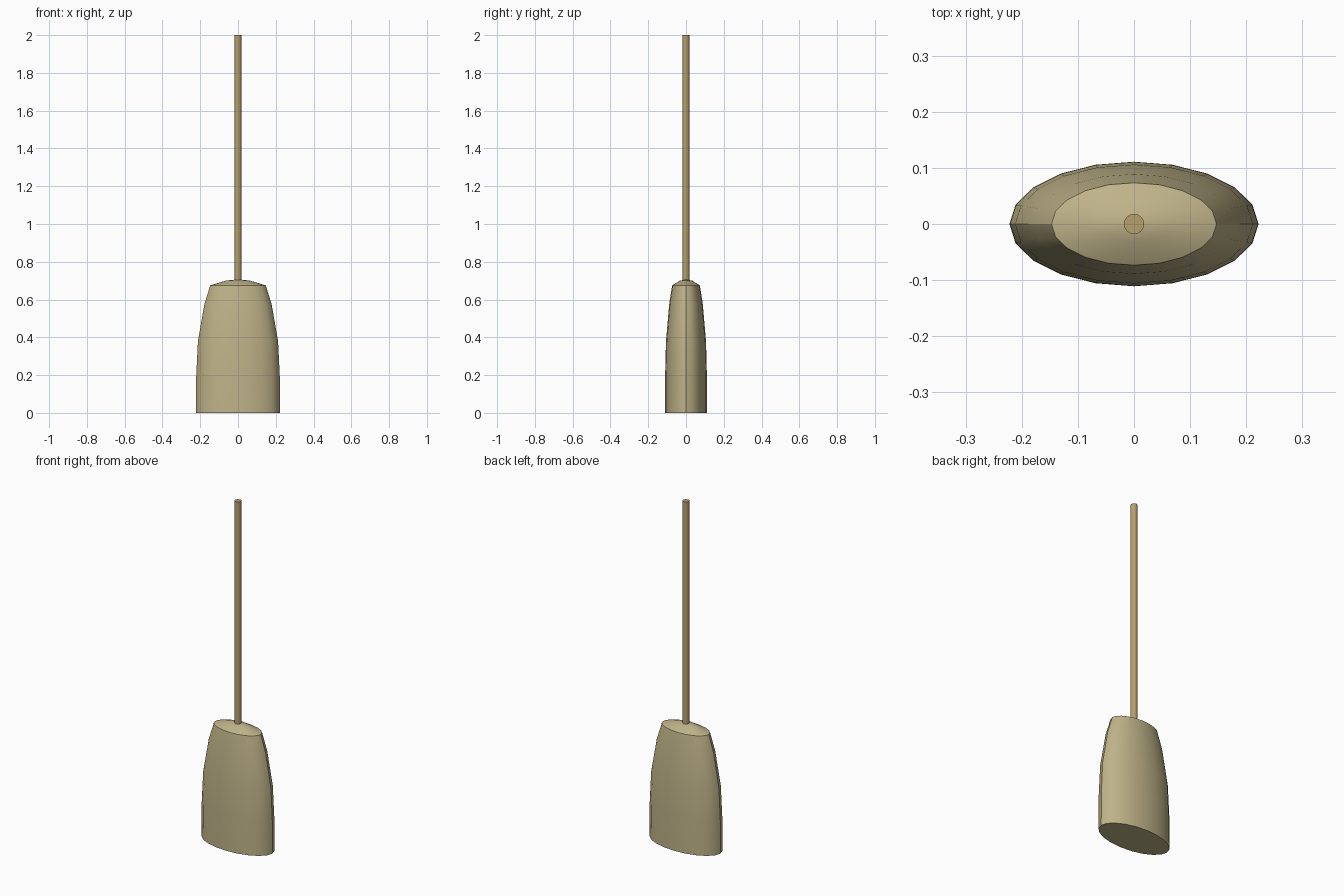
import bpy, bmesh
from math import cos, sin, pi, radians

cube = bpy.data.objects.get("Cube")
if cube:
    bpy.data.objects.remove(cube, do_unlink=True)


def material(name, color):
    mat = bpy.data.materials.new(name)
    mat.use_nodes = True
    mat.diffuse_color = (*color, 1)
    mat.node_tree.nodes["Principled BSDF"].inputs["Base Color"].default_value = (*color, 1)
    return mat


def lathe(name, profile, sides, depth, mat):
    """Stack elliptical rings (radius, height), closed at both ends."""
    bm = bmesh.new()
    rings = []
    for r, z in profile:
        angles = [2 * pi * i / sides for i in range(sides)]
        rings.append([bm.verts.new((r * cos(a), r * depth * sin(a), z)) for a in angles])
    for low, high in zip(rings, rings[1:]):
        for i in range(sides):
            j = (i + 1) % sides
            bm.faces.new((low[i], low[j], high[j], high[i]))
    bm.faces.new(rings[0][::-1])
    bm.faces.new(rings[-1])
    mesh = bpy.data.meshes.new(name)
    bm.to_mesh(mesh)
    bm.free()
    mesh.materials.append(mat)
    obj = bpy.data.objects.new(name, mesh)
    bpy.context.collection.objects.link(obj)
    bpy.ops.object.select_all(action='DESELECT')
    obj.select_set(True)
    bpy.context.view_layer.objects.active = obj
    bpy.ops.object.shade_smooth_by_angle(angle=radians(30))
    return obj


khaki = material("khaki", (0.52, 0.45, 0.25))
tan = material("tan wood", (0.47, 0.35, 0.15))

# Flattened, tapering body with a shallow domed top
lathe("body", [(0.222, 0), (0.221, 0.2), (0.212, 0.38), (0.178, 0.575),
               (0.147, 0.675), (0.065, 0.7), (0.01, 0.706)], 20, 0.5, khaki)

# Long thin handle
lathe("handle", [(0.018, 0.68), (0.018, 2)], 16, 1, tan)
